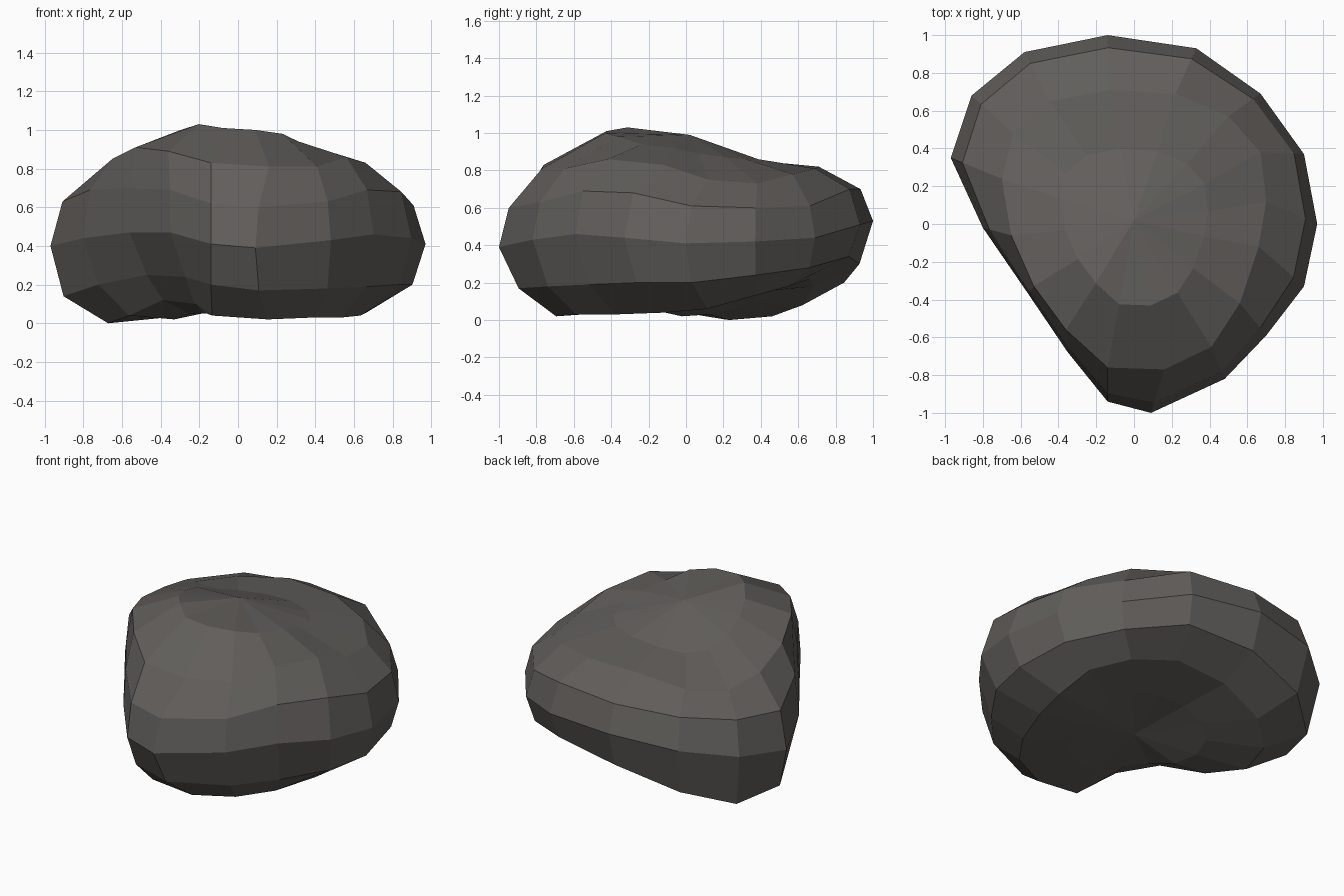
import bpy, bmesh
from mathutils import Vector

# Widest outline of the boulder and the smaller, rounder outline of its shoulder,
# counter-clockwise from the right side
GIRTH = [(.97, 0), (.90, .37), (.67, .69), (.33, .93), (-.14, 1), (-.58, .91),
         (-.86, .68), (-.97, .35), (-.80, -.02), (-.56, -.37), (-.35, -.68),
         (-.14, -.94), (.09, -1), (.48, -.82), (.70, -.59), (.90, -.33)]
SHOULDER = [(.70, .12), (.67, .38), (.50, .57), (.22, .69), (-.13, .71), (-.45, .65),
            (-.64, .48), (-.70, .24), (-.65, -.06), (-.53, -.33), (-.36, -.56),
            (-.14, -.76), (.16, -.77), (.41, -.65), (.56, -.42), (.66, -.12)]

# Hollow in the front left of the underside: spoke and its share of the pinch
HOLLOW = {8: .5, 9: 1, 10: 1}

# Rings, each: blend towards shoulder, scale, front scale, pinch, heights
UNDERSIDE = [
    (1, .53, 1, .03, (.08, .11, .14, .15, .14, .10, .06, .03, .02, .05, .05, .05, .04, .04, .05, .06)),
    (1, .96, .94, .12, (.06, .13, .18, .22, .18, .08, .02, .00, .04, .12, .10, .04, .02, .03, .03, .04)),
    (.25, 1, .95, .08, (.20, .24, .28, .34, .30, .20, .11, .14, .20, .25, .24, .20, .17, .18, .19, .20)),
    (0, 1, 1, 0, (.41, .42, .44, .51, .53, .50, .45, .40, .44, .47, .47, .41, .39, .43, .46, .44)),
]
UPPER = [
    (.23, 1, 1, 0, (.61, .60, .61, .70, .70, .69, .66, .63, .69, .70, .69, .62, .60, .63, .69, .68)),
    (1, 1, 1, 0, (.75, .73, .78, .81, .82, .77, .75, .79, .85, .91, .89, .83, .81, .81, .86, .83)),
    (1, .56, 1, 0, (.89, .87, .86, .86, .85, .84, .86, .91, .96, 1.0, 1.03, 1.01, 1.0, .98, .94, .92)),
]
N = len(GIRTH)


def ring_points(blend, scale, front, pinch, heights):
    for i, z in enumerate(heights):
        p = Vector(GIRTH[i]).lerp(Vector(SHOULDER[i]), blend) * scale
        if p.y < 0:
            p.y *= front
        p += Vector((1, .6)) * pinch * HOLLOW.get(i, 0)
        yield (p.x, p.y, z)


# Boulder: stacked rings closed by a fan at each pole
bm = bmesh.new()
rings = [[bm.verts.new(p) for p in ring_points(*r)] for r in UNDERSIDE + UPPER]
bottom = bm.verts.new((0, 0, .09))
top = bm.verts.new((0, .02, .99))
for i in range(N):
    j = (i + 1) % N
    for a, b in zip(rings, rings[1:]):
        bm.faces.new((a[i], a[j], b[j], b[i]))
    bm.faces.new((bottom, rings[0][j], rings[0][i]))
    bm.faces.new((top, rings[-1][i], rings[-1][j]))
bmesh.ops.recalc_face_normals(bm, faces=bm.faces)

mesh = bpy.data.meshes.new("boulder")
bm.to_mesh(mesh)
bm.free()
boulder = bpy.data.objects.new("boulder", mesh)
bpy.context.collection.objects.link(boulder)

# Warm dark grey stone
stone = bpy.data.materials.new("dark grey stone")
stone.diffuse_color = (.12, .112, .105, 1)
mesh.materials.append(stone)
